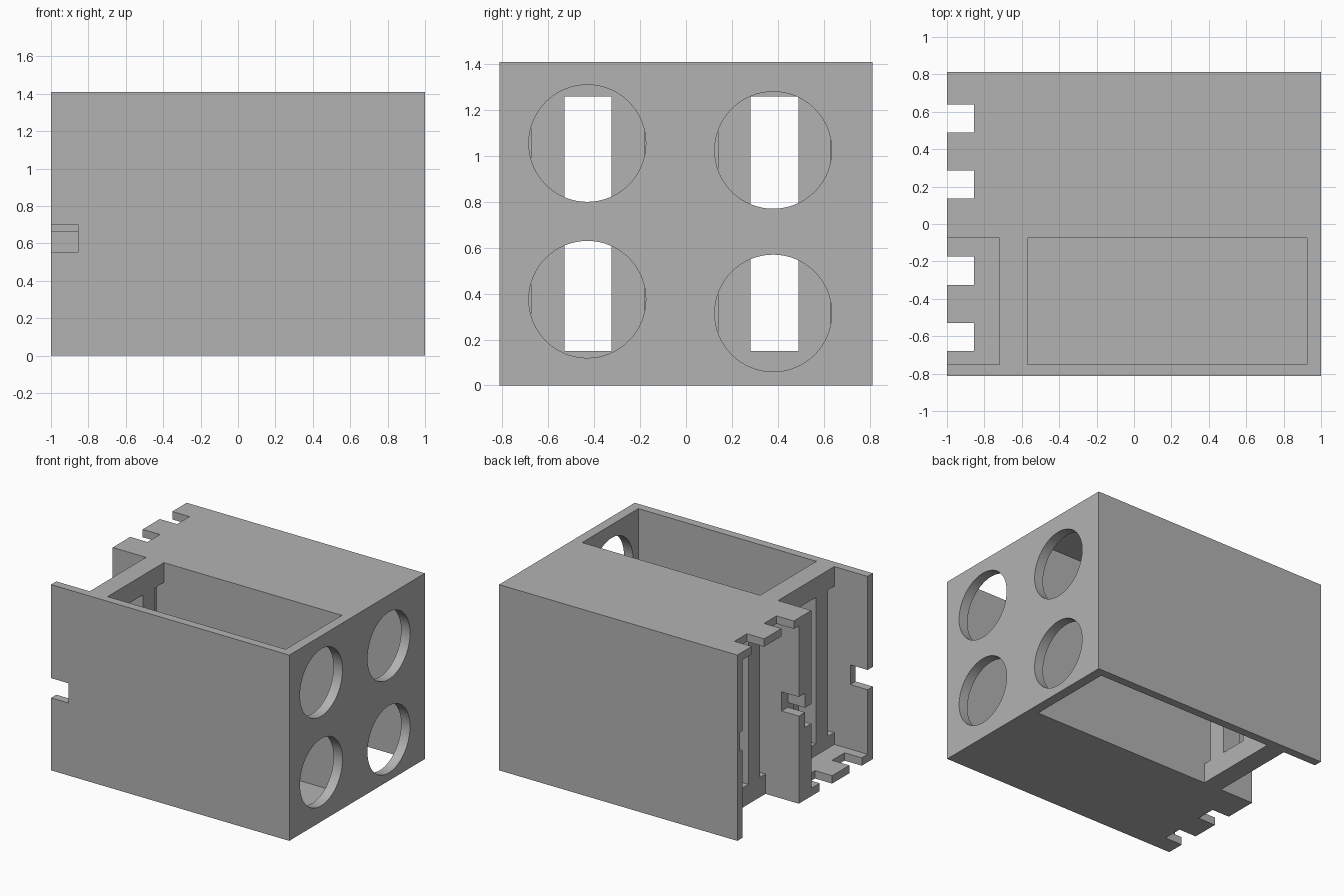
import bpy
import bmesh
from mathutils import Matrix

cube = bpy.data.objects.get("Cube")
if cube:
    bpy.data.objects.remove(cube, do_unlink=True)

grey = bpy.data.materials.new("plain grey")
grey.use_nodes = True
colour = (0.45, 0.45, 0.45, 1)
grey.diffuse_color = colour
grey.node_tree.nodes["Principled BSDF"].inputs["Base Color"].default_value = colour


def add_object(name, bm):
    bmesh.ops.recalc_face_normals(bm, faces=bm.faces)
    mesh = bpy.data.meshes.new(name)
    bm.to_mesh(mesh)
    bm.free()
    mesh.materials.append(grey)
    obj = bpy.data.objects.new(name, mesh)
    bpy.context.collection.objects.link(obj)
    return obj


def box(name, xs, ys, zs):
    bm = bmesh.new()
    bmesh.ops.create_cube(bm, size=2)
    for v in bm.verts:
        v.co = [span[c > 0] for span, c in zip((xs, ys, zs), v.co)]
    return add_object(name, bm)


def round_cutter(y, z, radius):
    bm = bmesh.new()
    bmesh.ops.create_cone(bm, cap_ends=True, segments=64, radius1=radius,
                          radius2=radius, depth=0.3)
    turn = Matrix.Translation((1, y, z)) @ Matrix.Rotation(1.5707963, 4, "Y")
    bm.transform(turn)
    return add_object("hole_cutter", bm)


W, D, H = 1, 0.813, 1.41
body = box("battery_holder", (-W, W), (-D, D), (0, H))
cutters = []


def cut(xs, ys, zs):
    cutters.append(box("cutter", xs, ys, zs))


END = (-1.1, -0.72)      # open end pocket
CHAMBER = (-0.57, 0.925)  # main compartment
TAB = (-1.1, -0.855)     # depth of the edge notches
FRONT, BACK = (-0.75, -0.075), (0.075, 0.75)

# Front compartments open upward, back compartments open downward
for ys, zs in ((FRONT, (0.06, 1.6)), (BACK, (-0.2, 1.35))):
    cut(END, ys, zs)
    cut(CHAMBER, ys, zs)

# Contact windows through the dividing bridge, with grooves on both faces
SLOT = (0.15, 1.26)
for ys, window, inner in ((FRONT, (-0.53, -0.325), (-0.675, -0.18)),
                          (BACK, (0.28, 0.49), (0.14, 0.63))):
    cut((-0.8, -0.5), window, SLOT)
    for groove in ((ys[0], inner[0]), (inner[1], ys[1])):
        cut((-0.8, -0.66), groove, SLOT)
        cut((-0.63, -0.5), groove, SLOT)

# Notches in the top and bottom plate edges
for ys in ((0.49, 0.64), (0.135, 0.285)):
    cut(TAB, ys, (1.2, 1.6))
for ys in ((-0.325, -0.175), (-0.68, -0.53)):
    cut(TAB, ys, (-0.2, 0.12))

# Notches in the upright walls
LOW, HIGH = (0.55, 0.70), (0.665, 0.81)
cut(TAB, (-0.9, -0.7), LOW)
cut(TAB, (-0.12, 0), LOW)
cut(TAB, (0, 0.12), HIGH)
cut(TAB, (0.7, 0.78), HIGH)

# Round holes in the end wall
for y, z in ((-0.43, 1.055), (-0.43, 0.375), (0.38, 1.025), (0.38, 0.315)):
    cutters.append(round_cutter(y, z, 0.255))

# Carve the body and remove the cutters
for cutter in cutters:
    cutter.hide_render = True
    mod = body.modifiers.new("cut", "BOOLEAN")
    mod.operation = "DIFFERENCE"
    mod.solver = "EXACT"
    mod.object = cutter
bpy.context.view_layer.update()
graph = bpy.context.evaluated_depsgraph_get()
carved = bpy.data.meshes.new_from_object(body.evaluated_get(graph))
body.modifiers.clear()
body.data = carved
for cutter in cutters:
    bpy.data.objects.remove(cutter, do_unlink=True)

# Smooth the hole rims and keep the corners sharp
bpy.ops.object.select_all(action="DESELECT")
body.select_set(True)
bpy.context.view_layer.objects.active = body
bpy.ops.object.shade_smooth_by_angle()
